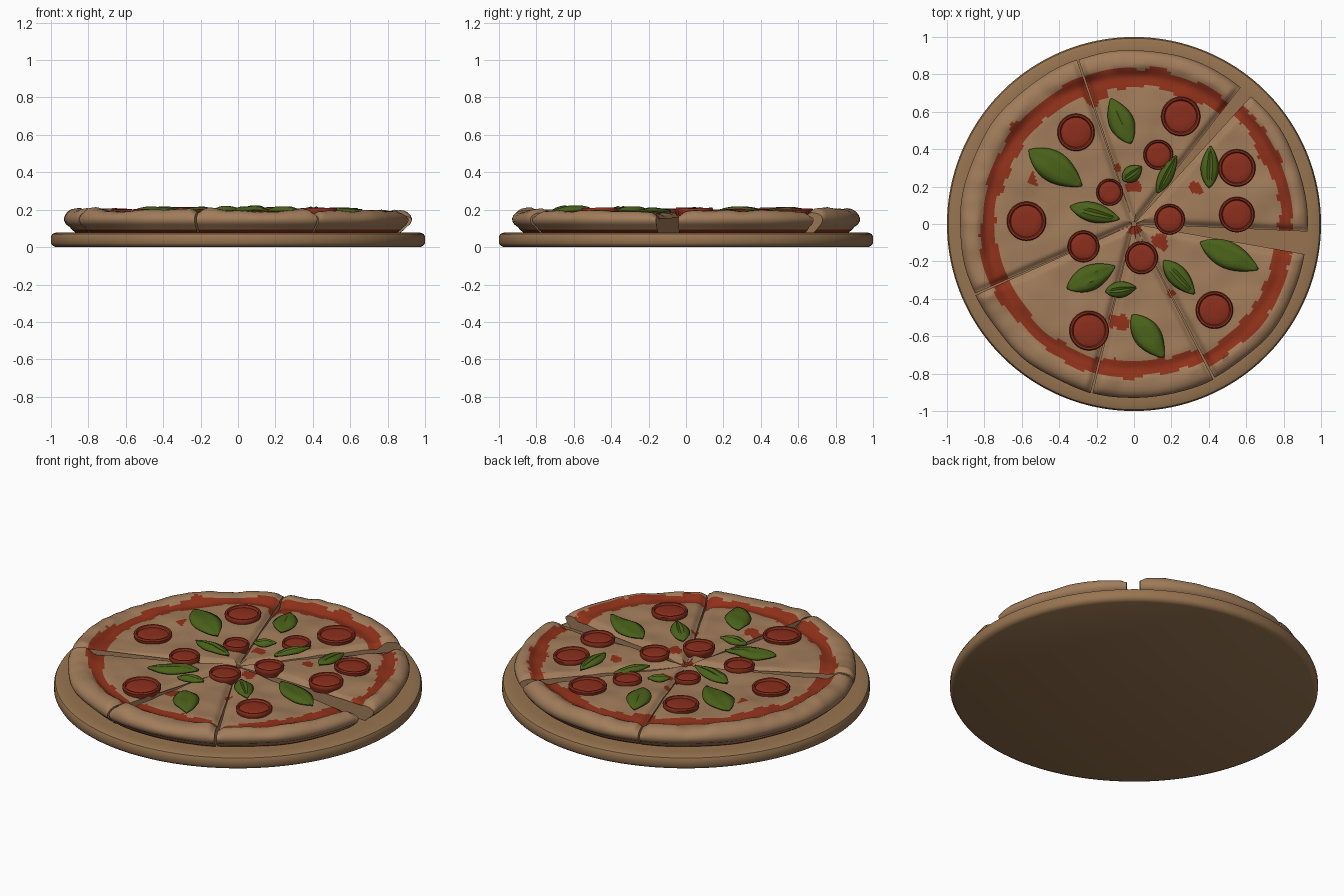
import bpy, bmesh, math
from mathutils import Vector, noise

if "Cube" in bpy.data.objects:
    bpy.data.objects.remove(bpy.data.objects["Cube"])

def material(name, rgb):
    m = bpy.data.materials.new(name)
    m.diffuse_color = (*rgb, 1)
    m.use_nodes = True
    m.node_tree.nodes["Principled BSDF"].inputs["Base Color"].default_value = m.diffuse_color
    return m

BOARD = material("board wood", (0.31, 0.175, 0.080))
DOUGH = material("baked dough", (0.36, 0.205, 0.105))
SAUCE = material("tomato sauce", (0.27, 0.030, 0.010))
SALAMI = material("red salami", (0.26, 0.028, 0.012))
LEAF = material("basil green", (0.07, 0.125, 0.010))

def finish(bm, name, mats, angle=40):
    bmesh.ops.recalc_face_normals(bm, faces=bm.faces)
    me = bpy.data.meshes.new(name)
    bm.to_mesh(me)
    bm.free()
    for m in mats:
        me.materials.append(m)
    me.shade_smooth()
    me.set_sharp_from_angle(angle=math.radians(angle))
    ob = bpy.data.objects.new(name, me)
    bpy.context.collection.objects.link(ob)
    return ob

def n(x, y, f, seed=0.0):
    return noise.noise(Vector((x * f, y * f, seed)))

def cheese_z(x, y):
    return 0.180 + 0.014 * n(x, y, 3.2, 1.7) + 0.008 * n(x, y, 8, 4.3)

def lathe(name, profile, mat, segs, place):
    """Revolve (r, z) points, with poles closed by n-gons; place maps local to world."""
    bm = bmesh.new()
    rings = [[bm.verts.new(place(r, 2 * math.pi * i / segs, z)) for i in range(segs)]
             for r, z in profile]
    for a, b in zip(rings, rings[1:]):
        for i in range(segs):
            j = (i + 1) % segs
            bm.faces.new((a[i], a[j], b[j], b[i]))
    bm.faces.new(rings[0])
    bm.faces.new(rings[-1])
    return finish(bm, name, [mat])

# Round wooden board
lathe("board", [(0.975, 0), (0.992, 0.008), (1, 0.022), (1, 0.055), (0.993, 0.070),
                (0.975, 0.077), (0.93, 0.077)], BOARD, 128,
      lambda r, a, z: (r * math.cos(a), r * math.sin(a), z))

# Sauce spots showing through the cheese: x, y, radius
SPOTS = [(0, 0.2, 0.04), (0.33, 0.19, 0.03), (-0.55, 0.23, 0.03), (-0.08, -0.52, 0.045),
         (0.2, -0.37, 0.025), (0.14, -0.1, 0.045), (-0.08, 0.3, 0.02), (0.01, -0.03, 0.03),
         (-0.22, 0.68, 0.05)]

def is_sauce(x, y, rs):
    r = math.hypot(x, y)
    shift = 0.018 * n(x, y, 5, 9.1) + 0.012 * n(x, y, 14, 2.2)
    half = 0.043 + 0.022 * n(x, y, 4, 6.6) + 0.016 * n(x, y, 16, 3.1)
    if abs(r - rs - shift) < half:
        return True
    return any(math.hypot(x - a, y - b) < c * (1 + 0.8 * n(x, y, 20, 5.5)) for a, b, c in SPOTS)

def slice_point_z(x, y, r, rs, edge):
    bump = max(0, n(x, y, 7, 11.3))
    crust = 0.199 + 0.016 * n(x, y, 4, 7.9) + 0.05 * bump * bump + 0.008 * n(x, y, 12, 3.7)
    s = min(1, max(0, (r - rs) / 0.07))
    s = s * s * (3 - 2 * s)
    z = cheese_z(x, y) * (1 - s) + crust * s
    z -= 0.010 * math.exp(-((r - rs) / 0.035) ** 2)
    return z - 0.022 * math.exp(-(edge / 0.022) ** 2)

def pizza_slice(index, a0, a1, rs):
    bm = bmesh.new()
    count = max(30, int((a1 - a0) / 0.95))
    columns = []
    for i in range(count + 1):
        u = i / count
        t = u - 0.11 * math.sin(2 * math.pi * u)
        a = math.radians(a0 + (a1 - a0) * t)
        near = math.radians((a1 - a0) * min(t, 1 - t))
        c, s = math.cos(a), math.sin(a)
        R = 0.930 + 0.012 * n(c, s, 3, index)
        pts = [(0.012, 0.079), (R - 0.06, 0.079), (R - 0.04, 0.094)]
        # rounded outer crust
        rt = R - 0.065
        top = slice_point_z(rt * c, rt * s, rt, rs, rt * near)
        for deg in (-60, -35, -12, 8, 28, 48, 68):
            p = math.radians(deg)
            h = (top - 0.148) if deg > 0 else 0.048
            pts.append((rt + 0.065 * math.cos(p), 0.148 + h * math.sin(p)))
        # top surface, from crust in to the tip
        steps = 58
        for k in range(steps + 1):
            r = rt + (0.012 - rt) * k / steps
            pts.append((r, slice_point_z(r * c, r * s, r, rs, r * near)))
        columns.append([bm.verts.new((r * c, r * s, z)) for r, z in pts])
    m = len(columns[0])
    for a, b in zip(columns, columns[1:]):
        for k in range(m):
            j = (k + 1) % m
            f = bm.faces.new((a[k], b[k], b[j], a[j]))
            mid = f.calc_center_median()
            if k < 2 or (k >= 10 and k < m - 1 and is_sauce(mid.x, mid.y, rs)):
                f.material_index = 1
    caps = [bm.faces.new(columns[0]), bm.faces.new(columns[-1])]
    bmesh.ops.triangulate(bm, faces=caps)
    finish(bm, "pizza_slice_%d" % index, [DOUGH, SAUCE], 50)

# Six slices: start angle, end angle, sauce ring radius
for i, (a0, a1, rs) in enumerate([(-2.5, 47.5, 0.815), (52, 108.6, 0.785), (109.2, 203.6, 0.78),
                                  (204.2, 255.6, 0.775), (256.2, 297, 0.775),
                                  (297.7, 350, 0.82)]):
    pizza_slice(i + 1, a0, a1, rs)

# Salami rounds with a raised rim: x, y, radius
ROUNDS = [(-0.31, 0.49, 0.10), (0.25, 0.575, 0.105), (0.13, 0.37, 0.08), (0.55, 0.30, 0.10),
          (0.55, 0.05, 0.095), (0.19, 0.025, 0.082), (-0.13, 0.17, 0.072), (-0.575, 0.015, 0.105),
          (-0.27, -0.12, 0.085), (0.04, -0.18, 0.088), (0.43, -0.46, 0.10), (-0.24, -0.57, 0.106)]
for i, (x, y, R) in enumerate(ROUNDS):
    prof = [(R * 0.9, -0.02), (R * 0.98, 0.004), (R, 0.018), (R * 0.95, 0.026), (R * 0.86, 0.025),
            (R * 0.80, 0.014), (R * 0.74, 0.017), (R * 0.4, 0.019), (R * 0.1, 0.019)]
    def place(r, a, z):
        dx, dy = r * math.cos(a), r * math.sin(a)
        base = 0.5 * cheese_z(x, y) + 0.5 * cheese_z(x + dx, y + dy)
        return (x + dx, y + dy, base + z)
    lathe("salami_round_%d" % (i + 1), prof, SALAMI, 40, place)

# Basil leaves: x, y, length, width, direction in degrees
LEAVES = [(-0.07, 0.55, 0.26, 0.13, 114), (-0.42, 0.30, 0.34, 0.16, -34),
          (0.405, 0.305, 0.22, 0.09, 88), (0.175, 0.265, 0.22, 0.07, 63),
          (-0.01, 0.27, 0.12, 0.08, 35), (-0.21, 0.06, 0.27, 0.10, -14),
          (0.51, -0.17, 0.34, 0.14, -25), (-0.23, -0.285, 0.28, 0.13, 25),
          (-0.07, -0.35, 0.16, 0.08, 8), (0.24, -0.285, 0.24, 0.10, -47),
          (0.075, -0.60, 0.28, 0.14, -54)]
for i, (x, y, length, width, deg) in enumerate(LEAVES):
    bm = bmesh.new()
    ca, sa = math.cos(math.radians(deg)), math.sin(math.radians(deg))
    rows = []
    for k in range(15):
        t = k / 14
        half = 0.5 * width * max(0.02, math.sin(math.pi * t ** 0.9)) ** 0.85
        row = []
        for v in (-1, -0.66, -0.33, 0, 0.33, 0.66, 1):
            lx, ly = (t - 0.5) * length, v * half
            px, py = x + lx * ca - ly * sa, y + lx * sa + ly * ca
            arch = 0.020 * math.sin(math.pi * t) * (1 - v * v)
            crease = 0.010 * max(0, 1 - abs(v) * 3) * math.sin(math.pi * t)
            wave = 0.005 * n(px, py, 14, i)
            row.append(bm.verts.new((px, py, cheese_z(px, py) + 0.013 + arch - crease + wave)))
        rows.append(row)
    for a, b in zip(rows, rows[1:]):
        for j in range(6):
            bm.faces.new((a[j], b[j], b[j + 1], a[j + 1]))
    ob = finish(bm, "basil_leaf_%d" % (i + 1), [LEAF])
    mod = ob.modifiers.new("thickness", 'SOLIDIFY')
    mod.thickness = 0.012
    mod.offset = 0
